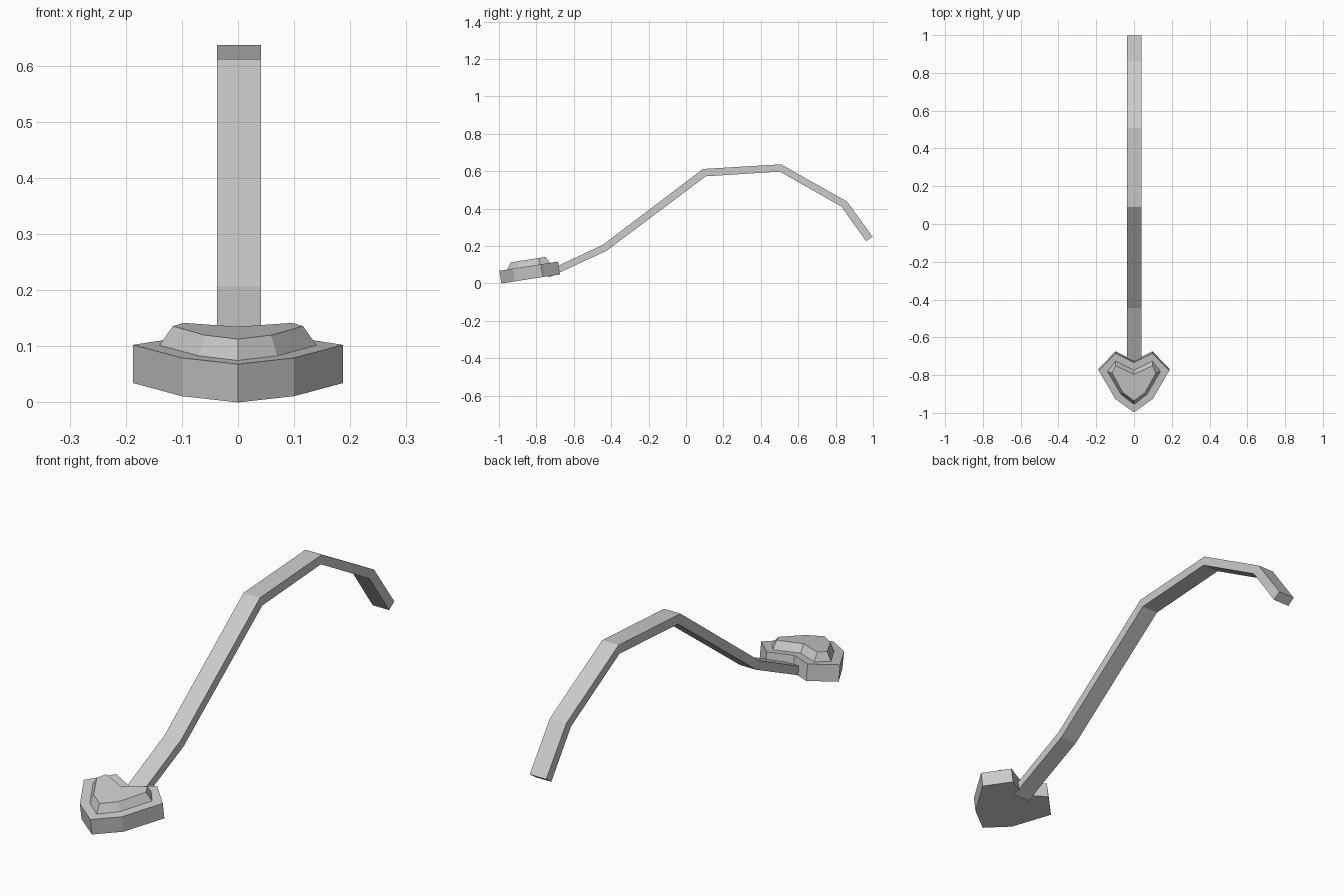
import bpy
import bmesh
from math import sin, cos, radians

cube = bpy.data.objects.get("Cube")
if cube:
    bpy.data.objects.remove(cube, do_unlink=True)

# Single grey metal
grey = bpy.data.materials.new("light grey")
grey.use_nodes = True
colour = (0.6, 0.6, 0.6, 1)
grey.diffuse_color = colour
grey.node_tree.nodes["Principled BSDF"].inputs["Base Color"].default_value = colour


def loft(name, rings):
    """Join matching rings of points into one closed, flat-faced solid."""
    bm = bmesh.new()
    loops = [[bm.verts.new(p) for p in ring] for ring in rings]
    n = len(loops[0])
    for a, b in zip(loops, loops[1:]):
        for i in range(n):
            j = (i + 1) % n
            bm.faces.new((a[i], a[j], b[j], b[i]))
    bm.faces.new(loops[0][::-1])
    bm.faces.new(loops[-1])
    bmesh.ops.recalc_face_normals(bm, faces=bm.faces)
    mesh = bpy.data.meshes.new(name)
    bm.to_mesh(mesh)
    bm.free()
    mesh.materials.append(grey)
    obj = bpy.data.objects.new(name, mesh)
    bpy.context.collection.objects.link(obj)
    return obj


TILT = radians(8.8)


def heart(half, height):
    """Mirror half a heart outline and place it on the tilted head plane."""
    full = half + [(-x, v) for x, v in half[-2:0:-1]]
    return [(x, -0.987 + v * cos(TILT) - height * sin(TILT),
             v * sin(TILT) + height * cos(TILT)) for x, v in full]


# Heart outlines from front tip to rear notch
outer = [(0, 0), (0.1, 0.073), (0.187, 0.225), (0.097, 0.317), (0, 0.268)]
step = [(0, 0.043), (0.07, 0.098), (0.14, 0.22), (0.097, 0.275), (0, 0.226)]
crown = [(0, 0.067), (0.059, 0.112), (0.116, 0.217), (0.097, 0.255), (0, 0.21)]

# Head: thick heart slab with a bevelled raised heart on top
loft("heart_head", [heart(outer, 0), heart(outer, 0.069),
                    heart(step, 0.069), heart(crown, 0.104)])

# Handle: bent flat bar, given as (top y, top z, bottom y, bottom z)
bends = [(-0.75, 0.063, -0.733, 0.032), (-0.444, 0.207, -0.424, 0.175),
         (0.09, 0.612, 0.106, 0.573), (0.508, 0.637, 0.502, 0.598),
         (0.861, 0.438, 0.831, 0.411), (0.998, 0.25, 0.963, 0.226)]
LEFT, RIGHT = 0.041, -0.037
loft("bent_handle", [[(RIGHT, ty, tz), (LEFT, ty, tz), (LEFT, by, bz), (RIGHT, by, bz)]
                     for ty, tz, by, bz in bends])
